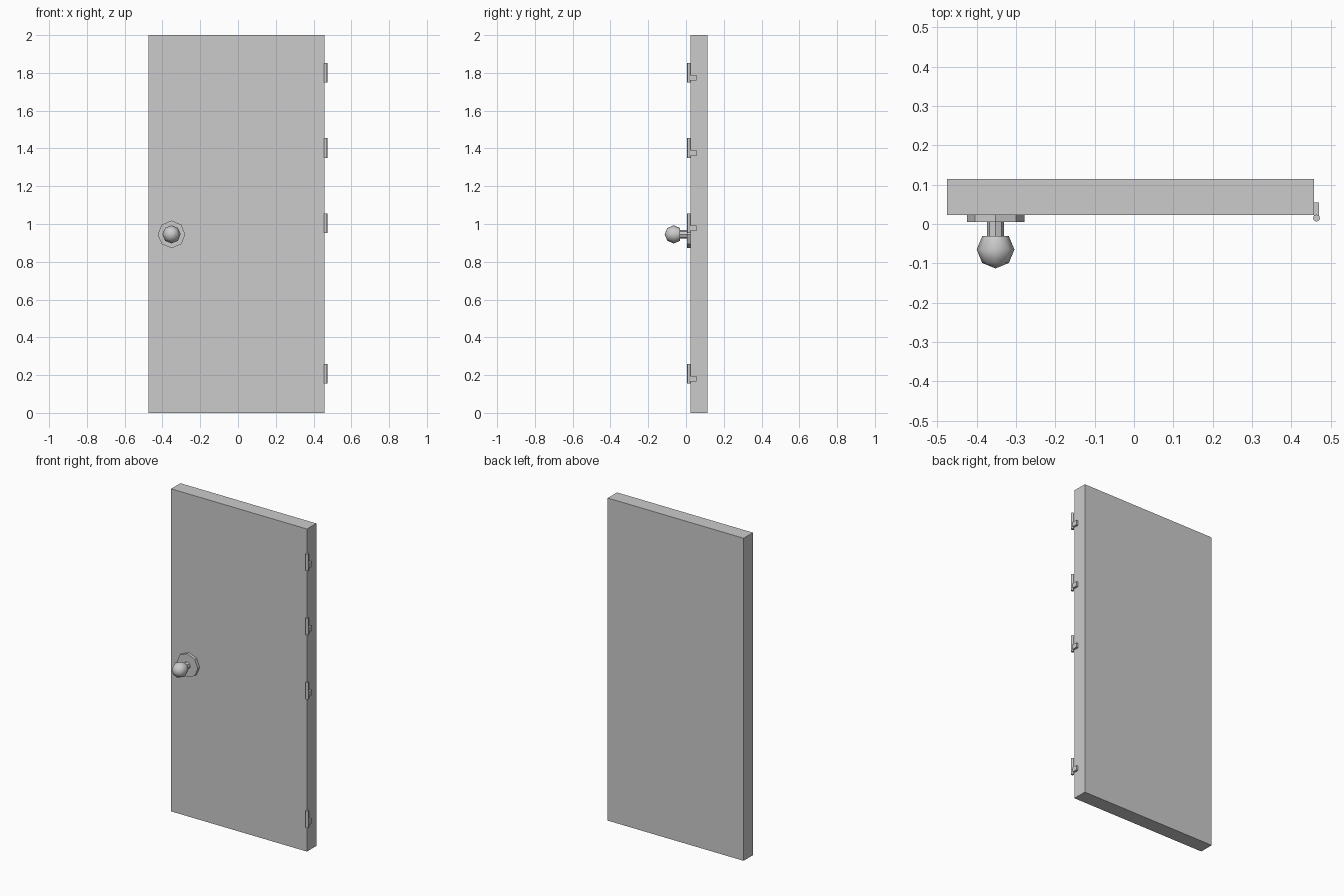
import bpy, bmesh, math
from mathutils import Matrix, Vector

cube = bpy.data.objects.get("Cube")
if cube:
    bpy.data.objects.remove(cube, do_unlink=True)

grey = bpy.data.materials.new("light grey")
grey.use_nodes = True
grey.diffuse_color = (0.6, 0.6, 0.6, 1)
grey.node_tree.nodes["Principled BSDF"].inputs["Base Color"].default_value = (0.6, 0.6, 0.6, 1)


def finish(bm, name, smooth=False):
    bmesh.ops.recalc_face_normals(bm, faces=bm.faces)
    mesh = bpy.data.meshes.new(name)
    bm.to_mesh(mesh)
    bm.free()
    mesh.materials.append(grey)
    obj = bpy.data.objects.new(name, mesh)
    bpy.context.collection.objects.link(obj)
    if smooth:
        bpy.ops.object.select_all(action="DESELECT")
        obj.select_set(True)
        bpy.context.view_layer.objects.active = obj
        bpy.ops.object.shade_smooth_by_angle(angle=math.radians(50))
    return obj


def box(name, low, high):
    low, high = Vector(low), Vector(high)
    bm = bmesh.new()
    bmesh.ops.create_cube(bm, size=1, matrix=Matrix.Translation((low + high) / 2)
                          @ Matrix.Diagonal((*(high - low), 1)))
    return finish(bm, name)


def prism(name, centre, radius, depth, axis, smooth=False):
    turn = Matrix.Rotation(math.pi / 2, 4, "X") if axis == "Y" else Matrix()
    bm = bmesh.new()
    bmesh.ops.create_cone(bm, cap_ends=True, segments=8, radius1=radius, radius2=radius,
                          depth=depth, matrix=Matrix.Translation(centre) @ turn)
    return finish(bm, name, smooth)


# Door slab
box("door_panel", (-0.475, 0.023, 0), (0.457, 0.114, 2))

# Knob: octagonal plate, stem and rounded grip
knob_x, knob_z = -0.352, 0.945
prism("knob_plate", (knob_x, 0.014, knob_z), 0.073, 0.018, "Y")
prism("knob_stem", (knob_x, -0.012, knob_z), 0.022, 0.038, "Y")

# Grip is a coarse ball with its rear cap cut flat
bm = bmesh.new()
bmesh.ops.create_uvsphere(bm, u_segments=8, v_segments=4, radius=0.048)
rear = max(bm.verts, key=lambda v: -v.co.z)
bmesh.ops.delete(bm, geom=[rear], context="VERTS")
bmesh.ops.holes_fill(bm, edges=[e for e in bm.edges if e.is_boundary], sides=0)
bm.transform(Matrix.Translation((knob_x, -0.065, knob_z)) @ Matrix.Rotation(math.pi / 2, 4, "X"))
finish(bm, "knob_grip", True)

# Hinges along the left edge: barrel with a leaf on the door edge
for i, z in enumerate((0.207, 1.004, 1.402, 1.8), 1):
    prism(f"hinge_barrel_{i}", (0.464, 0.015, z), 0.009, 0.104, "Z", True)
    box(f"hinge_leaf_{i}", (0.457, 0.015, z - 0.041), (0.470, 0.055, z - 0.011))
